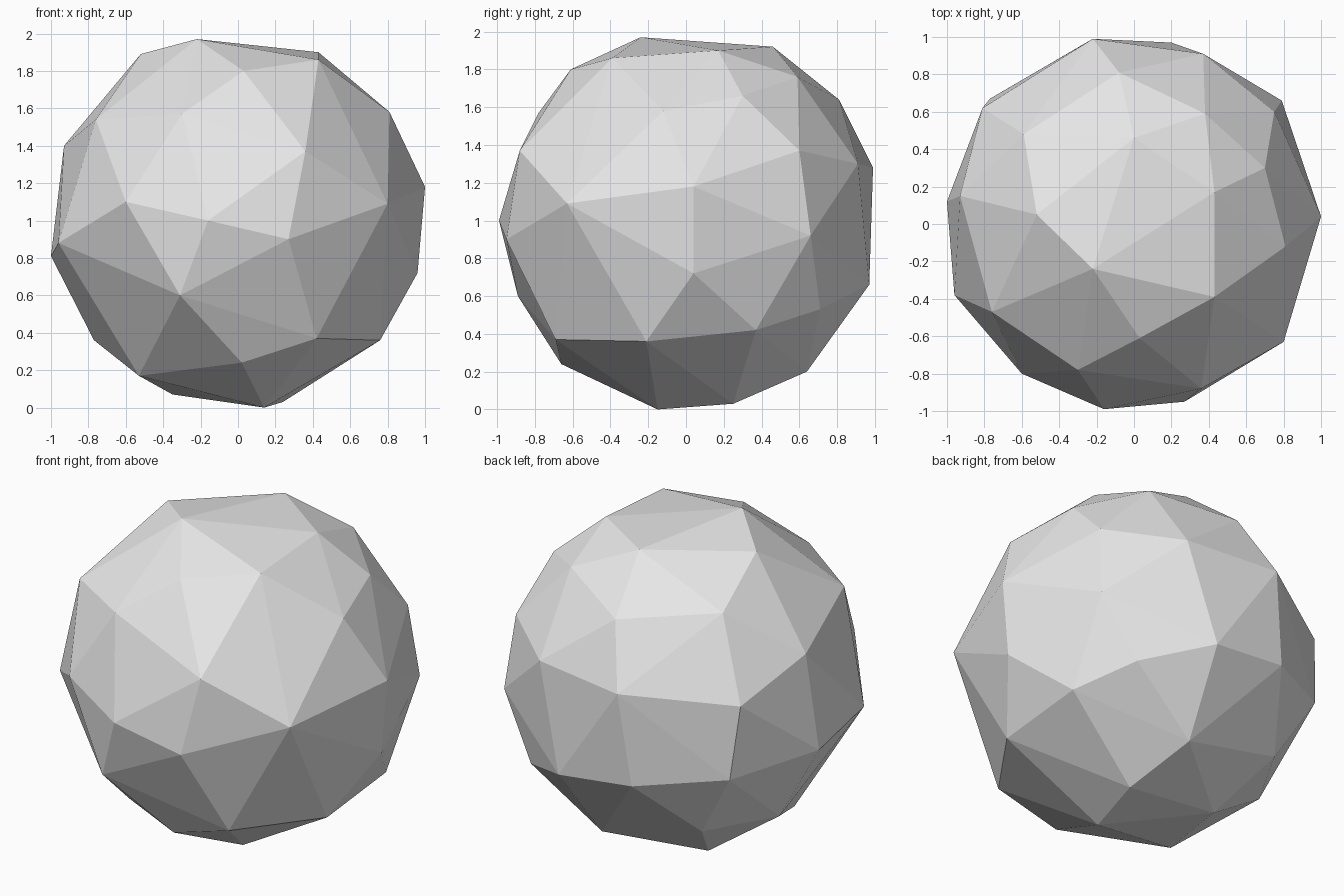
import bpy
import bmesh
from mathutils import Vector

# Remove only the default object
default_cube = bpy.data.objects.get("Cube")
if default_cube is not None:
    bpy.data.objects.remove(default_cube, do_unlink=True)

HUNDREDTH = 0.01

# Corner rings of the faceted boulder, from the ground up, in hundredths of a unit
foot_ring = [(14, -15, 0), (24, 25, 3), (-35, 28, 7),
             (-53, -31, 17), (13, 64, 20), (2, -66, 24)]
low_ring = [(42, -69, 37), (76, -21, 36), (76, 37, 42), (57, 71, 53),
            (-53, 60, 36), (-77, 18, 36), (-31, -89, 60)]
belly_ring = [(96, 4, 72), (20, 97, 66), (-29, 95, 71), (-77, 67, 77),
              (-100, 12, 81), (-96, -38, 88), (27, -95, 90), (79, 66, 92)]
waist_ring = [(-16, -99, 100), (-60, -80, 110), (80, -63, 109), (100, 4, 118),
              (-81, 62, 122), (-22, 99, 128), (37, 91, 130)]
shoulder_ring = [(36, -88, 137), (75, 60, 137), (-93, 15, 140), (-76, -47, 154),
                 (-30, -78, 157), (81, -12, 158), (-8, 81, 164), (70, 30, 166)]
crown_ring = [(-59, 48, 169), (38, 59, 176), (3, -61, 180), (43, -39, 186),
              (-52, 5, 189), (43, 17, 190), (0, 46, 192), (-22, -24, 197)]


def make_material(name, colour):
    """Plain flat colour for the viewport and the render."""
    material = bpy.data.materials.new(name)
    material.use_nodes = True
    material.diffuse_color = colour
    shader = next(node for node in material.node_tree.nodes
                  if node.type == "BSDF_PRINCIPLED")
    shader.inputs["Base Color"].default_value = colour
    return material


def make_faceted_solid(name, rings, material):
    """Wrap a convex, flat-faced skin around the corner rings."""
    bm = bmesh.new()
    for ring in rings:
        for corner in ring:
            bm.verts.new(Vector(corner) * HUNDREDTH)
    bmesh.ops.convex_hull(bm, input=list(bm.verts))
    loose = [vert for vert in bm.verts if not vert.link_faces]
    bmesh.ops.delete(bm, geom=loose, context="VERTS")
    bmesh.ops.recalc_face_normals(bm, faces=list(bm.faces))
    for face in bm.faces:
        face.smooth = False

    mesh = bpy.data.meshes.new(name)
    bm.to_mesh(mesh)
    bm.free()
    mesh.materials.append(material)
    solid = bpy.data.objects.new(name, mesh)
    bpy.context.collection.objects.link(solid)
    return solid


# Boulder: one rounded, low-poly stone
stone_grey = make_material("stone grey", (0.8, 0.8, 0.8, 1.0))
make_faceted_solid(
    "boulder",
    [foot_ring, low_ring, belly_ring, waist_ring, shoulder_ring, crown_ring],
    stone_grey,
)
